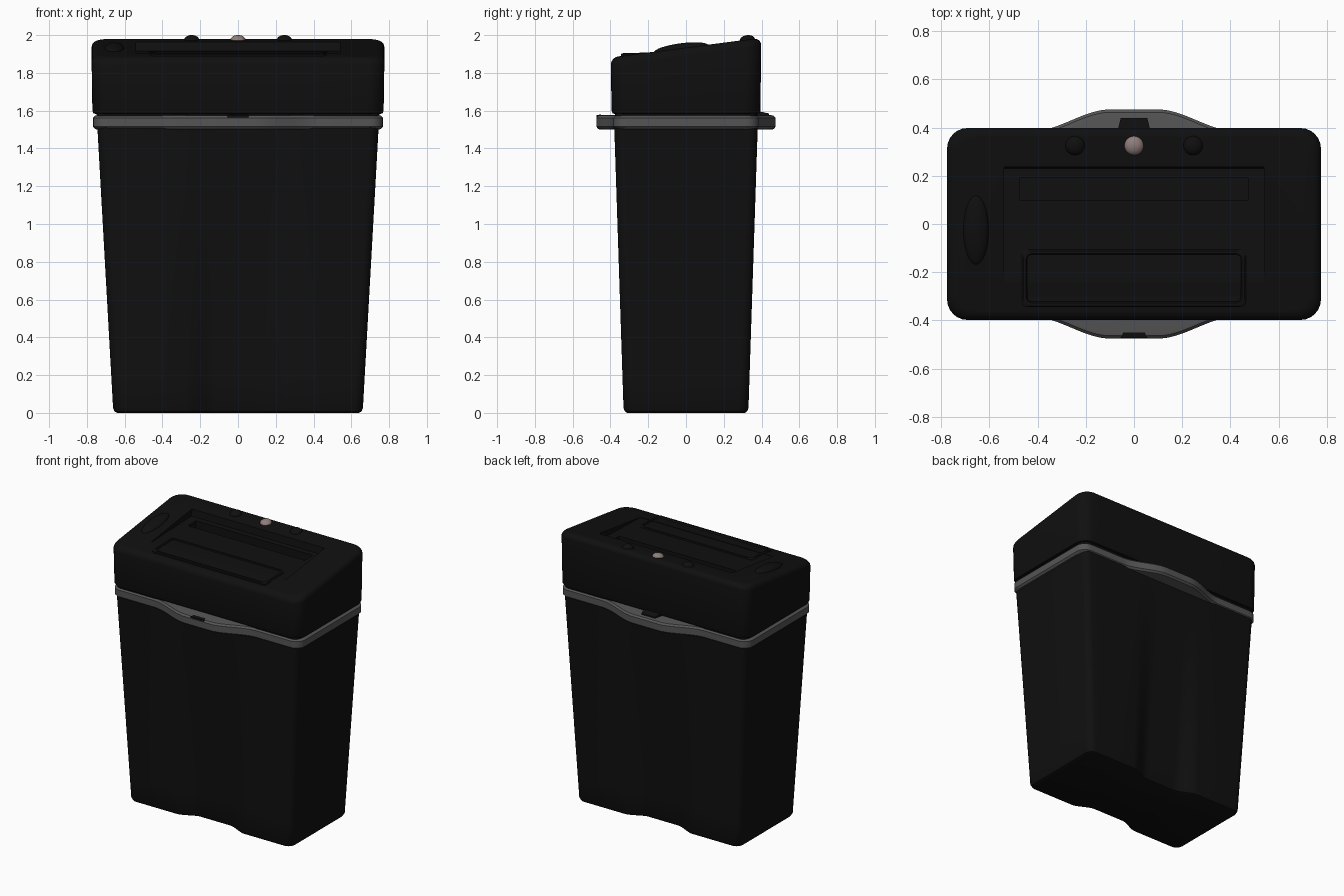
import bpy, bmesh, math

if "Cube" in bpy.data.objects:
    bpy.data.objects.remove(bpy.data.objects["Cube"])


def material(name, rgb):
    m = bpy.data.materials.new(name)
    m.diffuse_color = (*rgb, 1)
    m.use_nodes = True
    m.node_tree.nodes["Principled BSDF"].inputs["Base Color"].default_value = m.diffuse_color
    return m


BLACK = material("black_plastic", (0.005, 0.005, 0.005))
GREY = material("grey_plastic", (0.09, 0.09, 0.09))
ROSE = material("pale_button", (0.28, 0.21, 0.2))


def smooth(obj, angle=35):
    bpy.ops.object.select_all(action='DESELECT')
    obj.select_set(True)
    bpy.context.view_layer.objects.active = obj
    bpy.ops.object.shade_smooth_by_angle(angle=math.radians(angle))


def wave(x, inner, outer):
    """1 in the middle, easing to 0 at the outer limit."""
    t = min(max((outer - abs(x)) / (outer - inner), 0), 1)
    return t * t * (3 - 2 * t)


def outline(hx, hy, r, amount=0, inner=0.1, outer=0.4):
    """Rounded rectangle whose long edges swell or dip by amount."""
    pts = []
    for sx, sy, a0 in ((1, 1, 0), (-1, 1, 90), (-1, -1, 180), (1, -1, 270)):
        for i in range(7):
            a = math.radians(a0 + 15 * i)
            pts.append((sx * (hx - r) + r * math.cos(a), sy * (hy - r) + r * math.sin(a)))
        if a0 in (0, 180):
            for i in range(41):
                x = sx * outer * (1 - i / 20)
                pts.append((x, sy * (hy + amount * wave(x, inner, outer))))
    return pts


def loft(name, rings, mat, cy=0):
    """rings: list of (outline, height), height a number or a function of y."""
    bm = bmesh.new()
    loops = []
    for pts, h in rings:
        loops.append([bm.verts.new((x, y + cy, h(y + cy) if callable(h) else h)) for x, y in pts])
    for a, b in zip(loops, loops[1:]):
        for i in range(len(a)):
            j = (i + 1) % len(a)
            bm.faces.new((a[i], a[j], b[j], b[i]))
    bm.faces.new(loops[0][::-1])
    bm.faces.new(loops[-1])
    bmesh.ops.recalc_face_normals(bm, faces=bm.faces)
    me = bpy.data.meshes.new(name)
    bm.to_mesh(me)
    bm.free()
    obj = bpy.data.objects.new(name, me)
    bpy.context.collection.objects.link(obj)
    me.materials.append(mat)
    return obj


def prism(name, profile, hx, mat, hx_back=None):
    """Extrude a (y, z) profile across x; width may change towards the last points."""
    bm = bmesh.new()
    sides = [[bm.verts.new((s * hx, y, z)) for y, z in profile] for s in (-1, 1)]
    n = len(profile)
    for i in range(n):
        j = (i + 1) % n
        bm.faces.new((sides[0][i], sides[0][j], sides[1][j], sides[1][i]))
    bm.faces.new(sides[0][::-1])
    bm.faces.new(sides[1])
    if hx_back:
        ymax = max(p[0] for p in profile)
        for v in bm.verts:
            if v.co.y > ymax - 0.001:
                v.co.x *= hx_back / hx
    bmesh.ops.recalc_face_normals(bm, faces=bm.faces)
    me = bpy.data.meshes.new(name)
    bm.to_mesh(me)
    bm.free()
    obj = bpy.data.objects.new(name, me)
    bpy.context.collection.objects.link(obj)
    me.materials.append(mat)
    return obj


def cut(obj, cutter):
    mod = obj.modifiers.new("cut", 'BOOLEAN')
    mod.operation, mod.solver, mod.object = 'DIFFERENCE', 'EXACT', cutter
    bpy.context.view_layer.objects.active = obj
    bpy.ops.object.modifier_apply(modifier=mod.name)
    bpy.data.objects.remove(cutter)


# Tapered bin with a dip on the front and back that fades upwards
def bin_ring(z, inset=0):
    t = z / 1.52
    depth = -0.055 * max(0, 1 - z / 1.4)
    return (outline(0.66 + 0.085 * t - inset, 0.33 + 0.05 * t - inset, 0.05, depth, 0.12, 0.28), z)


rings = [bin_ring(0, 0.02), bin_ring(0.007, 0.007), bin_ring(0.025)]
rings += [bin_ring(0.025 + 1.495 * i / 10) for i in range(1, 11)]
smooth(loft("waste_bin", rings, BLACK))


# Grey rim with a hand grip bulging at front and back
def rim_ring(z, inset):
    return (outline(0.767 - inset, 0.385 - inset, 0.07, 0.09, 0.1, 0.42), z)


smooth(loft("bin_rim", [rim_ring(1.5, 0.03), rim_ring(1.502, 0.012), rim_ring(1.515, 0),
                        rim_ring(1.562, 0), rim_ring(1.574, 0.012), rim_ring(1.577, 0.03)], GREY))
loft("rim_gap", [(outline(0.75, 0.375, 0.06), 1.57), (outline(0.75, 0.375, 0.06), 1.6)], BLACK)


# Cutting head with a sloping, rounded top
def slope(drop=0):
    return lambda y: 1.934 + 0.13 * y - drop


def head_ring(h, inset):
    return (outline(0.775 - inset, 0.398 - inset, 0.085), h)


head = loft("shredder_head", [head_ring(1.583, 0.02), head_ring(1.586, 0.009), head_ring(1.6, 0.004)]
            + [head_ring(slope(0.04 * (1 - math.sin(a))), 0.04 * (1 - math.cos(a)))
               for a in [math.radians(15 * i) for i in range(6)]]
            + [head_ring(slope(), 0.04)], BLACK)

# Sunken paper tray and feed slot
cut(head, prism("tray_cutter", [(-0.24, 1.9), (0.23, 1.915), (0.255, 2.1), (-0.24, 2.1)], 0.54, BLACK))
cut(head, prism("slot_cutter", [(0.1, 1.8), (0.19, 1.8), (0.19, 2.1), (0.1, 2.1)], 0.475, BLACK))
smooth(head)


# Raised feed panel with a lip round its edge
def panel_ring(drop, inset):
    return (outline(0.465 - inset, 0.12 - inset, 0.025 if inset < 0.02 else 0.015),
            lambda y: 1.914 + 0.03 * y - drop)


smooth(loft("feed_panel", [panel_ring(0.04, 0), panel_ring(0.005, 0), panel_ring(0, 0.006),
                           panel_ring(0, 0.018), panel_ring(0.01, 0.024)], BLACK, cy=-0.225))


# Dome shapes: three indicator buttons and the oval switch
def dome(name, loc, scale, mat):
    bpy.ops.mesh.primitive_uv_sphere_add(segments=32, ring_count=16, radius=1, location=loc)
    o = bpy.context.object
    o.name = name
    o.scale = scale
    o.rotation_euler.x = math.atan(0.13)
    o.data.materials.append(mat)
    smooth(o, 60)


for label, x, mat in (("left", -0.245, BLACK), ("middle", 0, ROSE), ("right", 0.245, BLACK)):
    dome(label + "_button", (x, 0.325, 1.974), (0.04, 0.04, 0.026), mat)
dome("oval_switch", (-0.655, -0.025, 1.927), (0.053, 0.145, 0.03), BLACK)

# Latch on the back of the rim and notch on the front grip
prism("back_latch", [(0.37, 1.565), (0.44, 1.565), (0.44, 1.585), (0.37, 1.6)], 0.072, BLACK, 0.055)
prism("front_notch", [(-0.473, 1.56), (-0.45, 1.56), (-0.45, 1.58), (-0.473, 1.576)], 0.055, BLACK, 0.045)
